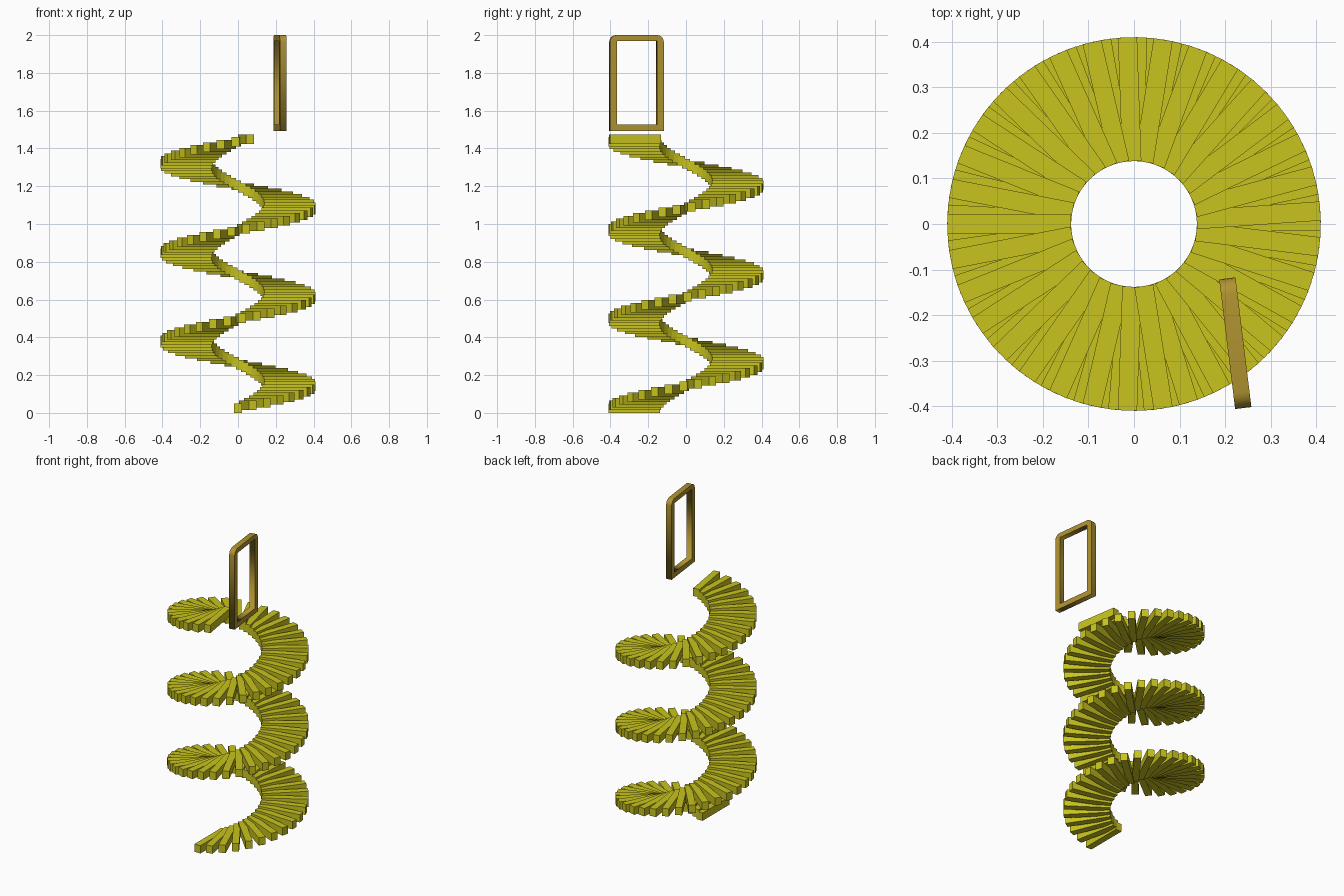
import bpy, bmesh
from math import radians, cos, sin, pi
from mathutils import Matrix

if "Cube" in bpy.data.objects:
    bpy.data.objects.remove(bpy.data.objects["Cube"])


def material(name, color):
    m = bpy.data.materials.new(name)
    m.diffuse_color = (*color, 1)
    m.use_nodes = True
    m.node_tree.nodes["Principled BSDF"].inputs["Base Color"].default_value = m.diffuse_color
    return m


# Spiral stair: 100 overlapping box treads, 11 degrees apart
STEPS, ANGLE, RISE = 100, radians(11), 0.01439
R_IN, R_OUT, WIDTH, HEIGHT = 0.138, 0.41, 0.042, 0.05
bm = bmesh.new()
for i in range(STEPS):
    place = (Matrix.Rotation(-pi / 2 + i * ANGLE, 4, 'Z')
             @ Matrix.Translation(((R_IN + R_OUT) / 2, 0, HEIGHT / 2 + i * RISE))
             @ Matrix.Diagonal((R_OUT - R_IN, WIDTH, HEIGHT, 1)))
    bmesh.ops.create_cube(bm, size=1, matrix=place)
mesh = bpy.data.meshes.new("spiral_steps")
bm.to_mesh(mesh)
bm.free()
mesh.materials.append(material("yellow", (0.58, 0.55, 0.013)))
stairs = bpy.data.objects.new("spiral_steps", mesh)
bpy.context.collection.objects.link(stairs)


# Door frame: outer profile with rounded top corners, rectangular opening
def arc(cx, cy, r, start, n=5):
    return [(cx + r * cos(start + k * pi / 2 / n), cy + r * sin(start + k * pi / 2 / n))
            for k in range(n + 1)]


HALF, BOTTOM, TOP, R = 0.1435, 1.493, 2.0, 0.036
outer = ([(-HALF, BOTTOM), (HALF, BOTTOM)] + arc(HALF - R, TOP - R, R, 0)
         + arc(-HALF + R, TOP - R, R, pi / 2))
inner = [(x, y) for x, y in ((-0.107, 1.527), (0.107, 1.527), (0.107, 1.97), (-0.107, 1.97))]

curve = bpy.data.curves.new("door_frame", 'CURVE')
curve.dimensions = '2D'
curve.fill_mode = 'BOTH'
curve.extrude = 0.018
for points in (outer, inner):
    spline = curve.splines.new('POLY')
    spline.points.add(len(points) - 1)
    for p, (x, y) in zip(spline.points, points):
        p.co = (x, y, 0, 1)
    spline.use_cyclic_u = True
curve.materials.append(material("bronze", (0.43, 0.29, 0.03)))
frame = bpy.data.objects.new("door_frame", curve)
frame.location = (0.2226, -0.262, 0)
frame.rotation_euler = (pi / 2, 0, radians(-83))
bpy.context.collection.objects.link(frame)
bpy.context.view_layer.objects.active = frame
frame.select_set(True)
bpy.ops.object.convert(target='MESH')
